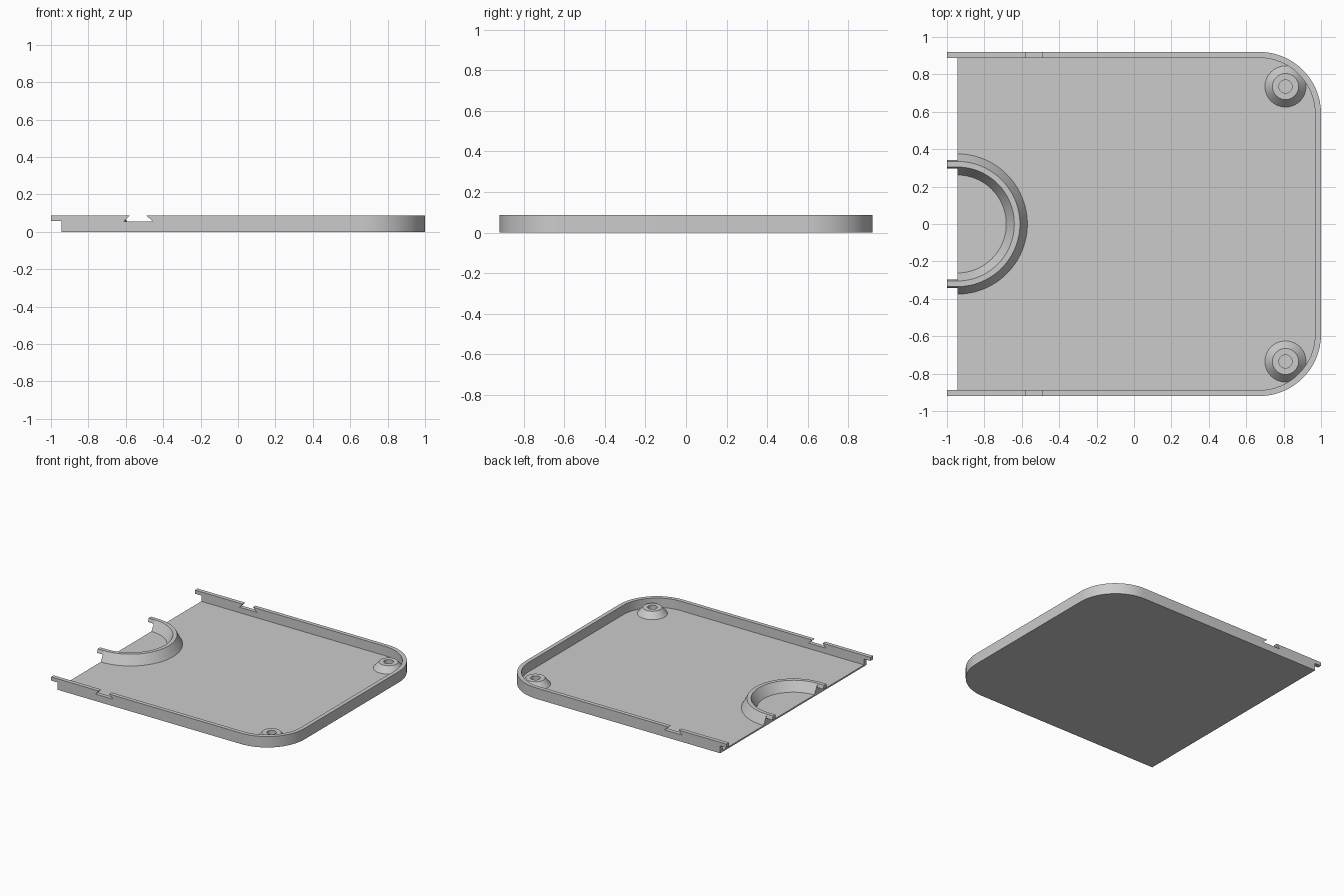
import bpy, bmesh, math
from mathutils import Vector

cube = bpy.data.objects.get("Cube")
if cube:
    bpy.data.objects.remove(cube, do_unlink=True)

# Main dimensions
EDGE, LIP, HALF_Y = -0.945, -1.0, 0.92     # floor edge, lip end, half depth
TOP, FLOOR, LIP_Z = 0.087, 0.012, 0.058
WALL, RADIUS = 0.032, 0.33

grey = bpy.data.materials.new("plain grey")
grey.use_nodes = True
grey.diffuse_color = (0.6, 0.6, 0.6, 1)
grey.node_tree.nodes["Principled BSDF"].inputs["Base Color"].default_value = (0.6, 0.6, 0.6, 1)


def finish(name, bm):
    bmesh.ops.recalc_face_normals(bm, faces=bm.faces)
    mesh = bpy.data.meshes.new(name)
    bm.to_mesh(mesh)
    bm.free()
    mesh.materials.append(grey)
    ob = bpy.data.objects.new(name, mesh)
    bpy.context.collection.objects.link(ob)
    return ob


def smooth(ob):
    bpy.ops.object.select_all(action='DESELECT')
    ob.select_set(True)
    bpy.context.view_layer.objects.active = ob
    bpy.ops.object.shade_smooth_by_angle(angle=math.radians(30))


def prism(name, points, direction):
    """Extrude a closed polygon along a direction."""
    bm = bmesh.new()
    face = bm.faces.new([bm.verts.new(p) for p in points])
    out = bmesh.ops.extrude_face_region(bm, geom=[face], use_keep_orig=True)
    verts = [v for v in out["geom"] if isinstance(v, bmesh.types.BMVert)]
    bmesh.ops.translate(bm, verts=verts, vec=Vector(direction))
    return finish(name, bm)


def lathe(name, profile, cx, cy, start, sweep, steps, capped=False):
    """Turn a radius/height profile about a vertical axis."""
    bm = bmesh.new()
    full = sweep >= math.tau
    rows = []
    for i in range(steps if full else steps + 1):
        a = start + sweep * i / steps
        rows.append([bm.verts.new((cx + r * math.cos(a), cy + r * math.sin(a), z))
                     for r, z in profile])
    for i in range(steps):
        a, b = rows[i], rows[(i + 1) % len(rows)]
        for j in range(len(profile) - 1):
            bm.faces.new((a[j], b[j], b[j + 1], a[j + 1]))
    if capped:
        bm.faces.new(rows[0])
        bm.faces.new(rows[-1])
    ob = finish(name, bm)
    smooth(ob)
    return ob


def outline(inset, x_end, z):
    """U-shaped path around the two rounded corners."""
    cx, cy, r = 1 - RADIUS, HALF_Y - RADIUS, RADIUS - inset
    pts = [(x_end, inset - HALF_Y, z)]
    for sign, start in ((-1, -math.pi / 2), (1, 0)):
        for i in range(17):
            a = start + math.pi / 2 * i / 16
            pts.append((cx + r * math.cos(a), sign * cy + r * math.sin(a), z))
    return pts + [(x_end, HALF_Y - inset, z)]


# Floor plate
prism("floor", outline(WALL, EDGE, 0), (0, 0, FLOOR))

# Rim wall with open left end
wall = prism("rim_wall", outline(0, LIP, 0) + outline(WALL, LIP, 0)[::-1], (0, 0, TOP))

# Cutters: dovetail notches and the step under the end lips
notch = [(-0.61, LIP_Z - .003), (-0.455, LIP_Z - .003), (-0.49, TOP), (-0.49, TOP + .05),
         (-0.58, TOP + .05), (-0.58, TOP)]
step = [(LIP - .1, -.1), (EDGE, -.1), (EDGE, LIP_Z), (LIP - .1, LIP_Z)]
for name, shape in (("notch_cutter", notch), ("step_cutter", step)):
    cutter = prism(name, [(x, -1.2, z) for x, z in shape], (0, 2.4, 0))
    mod = wall.modifiers.new(name, 'BOOLEAN')
    mod.operation, mod.solver, mod.object = 'DIFFERENCE', 'EXACT', cutter
    bpy.context.view_layer.objects.active = wall
    bpy.ops.object.modifier_apply(modifier=mod.name)
    bpy.data.objects.remove(cutter, do_unlink=True)
smooth(wall)

# Half-round ridge at the open edge
lathe("half_ring", [(0.375, FLOOR), (0.335, TOP), (0.305, TOP), (0.262, FLOOR)],
      EDGE, 0, -math.pi / 2, math.pi, 48, capped=True)

# Prongs carrying the ridge crest past the edge
for side, name in ((1, "ring_lip_left"), (-1, "ring_lip_right")):
    shape = [(0.335, TOP), (0.305, TOP), (0.298, LIP_Z), (0.343, LIP_Z)]
    prism(name, [(EDGE, side * y, z) for y, z in shape], (LIP - EDGE, 0, 0))

# Screw bosses in the rounded corners
for side, name in ((1, "boss_back"), (-1, "boss_front")):
    lathe(name, [(0.11, FLOOR), (0.07, 0.06), (0.035, 0.06), (0.035, FLOOR)],
          0.81, side * 0.735, 0, math.tau, 40)
